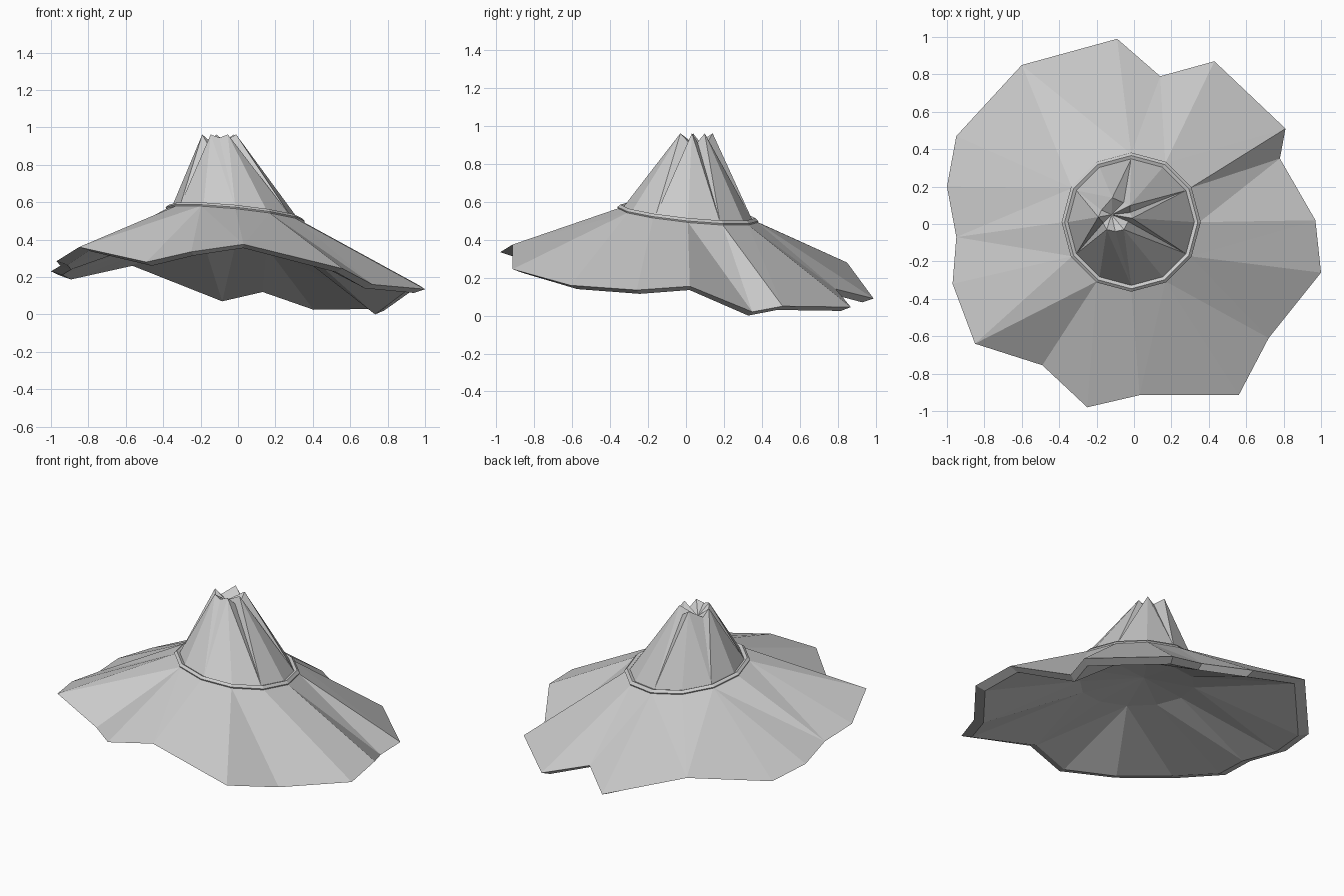
import bpy, bmesh
from math import cos, sin, radians
from mathutils import Vector

cube = bpy.data.objects.get("Cube")
if cube:
    bpy.data.objects.remove(cube)

cloth = bpy.data.materials.new("light grey cloth")
cloth.use_nodes = True
GREY = (0.6, 0.6, 0.6, 1)
cloth.diffuse_color = GREY
cloth.node_tree.nodes["Principled BSDF"].inputs["Base Color"].default_value = GREY

SIDES = 12

# Angle of each crown corner; odd corners are the creases
CROWN = (-12, 8, 32, 55, 100, 162, 188, 214, 240, 270, 300, 332)
FLAT_CREASE = 9

# Ragged brim edge: x, y, z and the collar corner each point runs to
RIM = [(.97, .02, .155, 0), (.78, .35, .02, 1), (.81, .51, .05, 1),
       (.43, .87, .045, 2), (.14, .79, .14, 2), (-.09, .99, .09, 3),
       (-.60, .85, .28, 4), (-.95, .47, .207, 5), (-1, .20, .23, 5),
       (-.95, -.07, .26, 6), (-.97, -.32, .285, 7), (-.85, -.64, .36, 8),
       (-.49, -.755, .28, 8), (-.25, -.98, .335, 8), (.03, -.915, .375, 9),
       (.56, -.915, .245, 10), (.72, -.61, .16, 11), (1, -.26, .135, 11)]


def collar_ring(radius, lift):
    """Tilted ring around the base of the cone."""
    ring = []
    for i in range(SIDES):
        a = radians(360 / SIDES * i)
        x, y = radius * cos(a) - .015, radius * sin(a) + .01
        ring.append(Vector((x, y, .53 - .1 * x - .1 * y + lift)))
    return ring


def crown_ring():
    """Small crumpled ring at the top of the cone."""
    ring = []
    for i, angle in enumerate(CROWN):
        r, z = (.078, .915) if i % 2 else (.092, .962)
        if i == FLAT_CREASE:
            r, z = .09, .945
        a = radians(angle)
        ring.append(Vector((r * cos(a) - .1, r * sin(a) + .05, z)))
    return ring


def add_object(name, bm):
    bmesh.ops.remove_doubles(bm, verts=bm.verts, dist=.0001)
    bmesh.ops.recalc_face_normals(bm, faces=bm.faces)
    mesh = bpy.data.meshes.new(name)
    bm.to_mesh(mesh)
    bm.free()
    mesh.materials.append(cloth)
    obj = bpy.data.objects.new(name, mesh)
    bpy.context.collection.objects.link(obj)


def face(bm, *points):
    bm.faces.new([bm.verts.new(p) for p in points])


def bridge(bm, low, high):
    """Join two rings, with every diagonal rising from an odd corner."""
    for odd in range(1, SIDES, 2):
        for even in (odd - 1, (odd + 1) % SIDES):
            face(bm, low[even], low[odd], high[even])
            face(bm, low[odd], high[odd], high[even])


def fan(bm, ring, tip):
    for i in range(SIDES):
        face(bm, ring[i], ring[(i + 1) % SIDES], tip)


def brim_sheet(bm, edge, ring):
    """Fan from brim edge to collar, splitting along shorter diagonals."""
    for i, p in enumerate(edge):
        n = (i + 1) % len(edge)
        q, a, b = edge[n], ring[RIM[i][3]], ring[RIM[n][3]]
        if a == b:
            face(bm, p, q, a)
        elif (p - b).length < (q - a).length:
            face(bm, p, q, b)
            face(bm, p, b, a)
        else:
            face(bm, p, q, a)
            face(bm, q, b, a)


# Brim: top sheet, slanted edge and shallow underside
bm = bmesh.new()
top_edge = [Vector(p[:3]) for p in RIM]
low_edge = [Vector((p.x * .94, p.y * .94, p.z - .02)) for p in top_edge]
inner = collar_ring(.34, -.13)
brim_sheet(bm, top_edge, collar_ring(.365, 0))
brim_sheet(bm, low_edge, inner)
for i in range(len(RIM)):
    n = (i + 1) % len(RIM)
    face(bm, top_edge[i], top_edge[n], low_edge[n], low_edge[i])
fan(bm, inner, Vector((-.05, .03, .45)))
add_object("brim", bm)

# Collar: thin raised band between brim and cone
bm = bmesh.new()
profile = [(.368, -.004), (.372, .006), (.356, .02), (.338, .012)]
rings = [collar_ring(*p) for p in profile]
for low, high in zip(rings, rings[1:]):
    bridge(bm, low, high)
add_object("collar", bm)

# Cone: creased walls with a sunken tip
bm = bmesh.new()
crown = crown_ring()
bridge(bm, collar_ring(.338, .012), crown)
fan(bm, crown, Vector((-.12, .05, .9)))
add_object("cone", bm)
